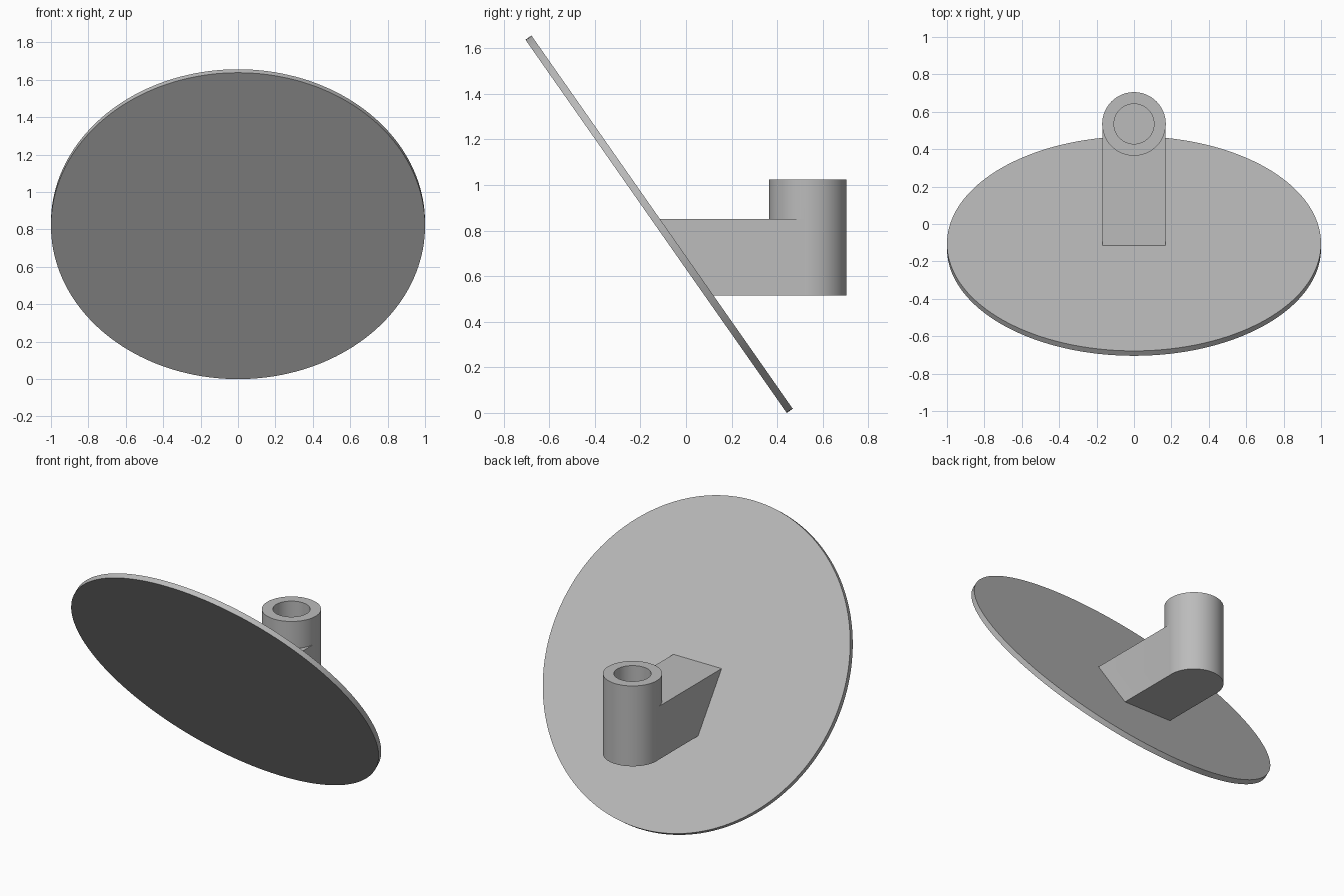
import bpy, bmesh
from math import radians
from mathutils import Vector

if "Cube" in bpy.data.objects:
    bpy.data.objects.remove(bpy.data.objects["Cube"], do_unlink=True)

GREY = (0.5, 0.5, 0.5, 1)
mat = bpy.data.materials.new("plain grey")
mat.use_nodes = True
mat.diffuse_color = GREY
mat.node_tree.nodes["Principled BSDF"].inputs["Base Color"].default_value = GREY


def finish(name, bm):
    bmesh.ops.remove_doubles(bm, verts=bm.verts, dist=1e-5)
    bmesh.ops.recalc_face_normals(bm, faces=bm.faces)
    mesh = bpy.data.meshes.new(name)
    bm.to_mesh(mesh)
    bm.free()
    mesh.materials.append(mat)
    obj = bpy.data.objects.new(name, mesh)
    bpy.context.collection.objects.link(obj)
    return obj


def smooth(obj):
    bpy.ops.object.select_all(action="DESELECT")
    obj.select_set(True)
    bpy.context.view_layer.objects.active = obj
    bpy.ops.object.shade_smooth_by_angle(angle=radians(30))


def cylinder(name, radius, z0, z1, segments):
    bm = bmesh.new()
    bmesh.ops.create_cone(bm, cap_ends=True, segments=segments,
                          radius1=radius, radius2=radius, depth=z1 - z0)
    bmesh.ops.translate(bm, verts=bm.verts, vec=(0, 0, (z0 + z1) / 2))
    return finish(name, bm)


def boolean(target, other, operation):
    mod = target.modifiers.new(operation.title(), "BOOLEAN")
    mod.operation, mod.object, mod.solver = operation, other, "EXACT"
    bpy.context.view_layer.objects.active = target
    bpy.ops.object.modifier_apply(modifier=mod.name)
    bpy.data.objects.remove(other, do_unlink=True)


# Tilted round plate
plate = cylinder("round_plate", 1, -0.016, 0.016, 160)
plate.rotation_euler.x = radians(-55)
plate.location = (0, -0.118, 0.828)
smooth(plate)

# Upright socket post
BOSS_Y, BOTTOM, ARM_TOP, TOP = 0.535, 0.515, 0.852, 1.024
socket = cylinder("socket_bracket", 0.17, BOTTOM, TOP, 96)
socket.location.y = BOSS_Y

# Arm with a sloped end that meets the plate
bm = bmesh.new()
side = [(-0.122, ARM_TOP), (BOSS_Y, ARM_TOP), (BOSS_Y, BOTTOM), (0.112, BOTTOM)]
face = bm.faces.new([bm.verts.new((-0.169, y, z)) for y, z in side])
ext = bmesh.ops.extrude_face_region(bm, geom=[face])
bmesh.ops.translate(bm, vec=Vector((0.338, 0, 0)),
                    verts=[v for v in ext["geom"] if isinstance(v, bmesh.types.BMVert)])
boolean(socket, finish("arm", bm), "UNION")

# Blind bore in the top of the post
bore = cylinder("bore_cutter", 0.107, 0.6, TOP + 0.1, 64)
bore.location.y = BOSS_Y
bore.hide_render = True
boolean(socket, bore, "DIFFERENCE")
smooth(socket)
